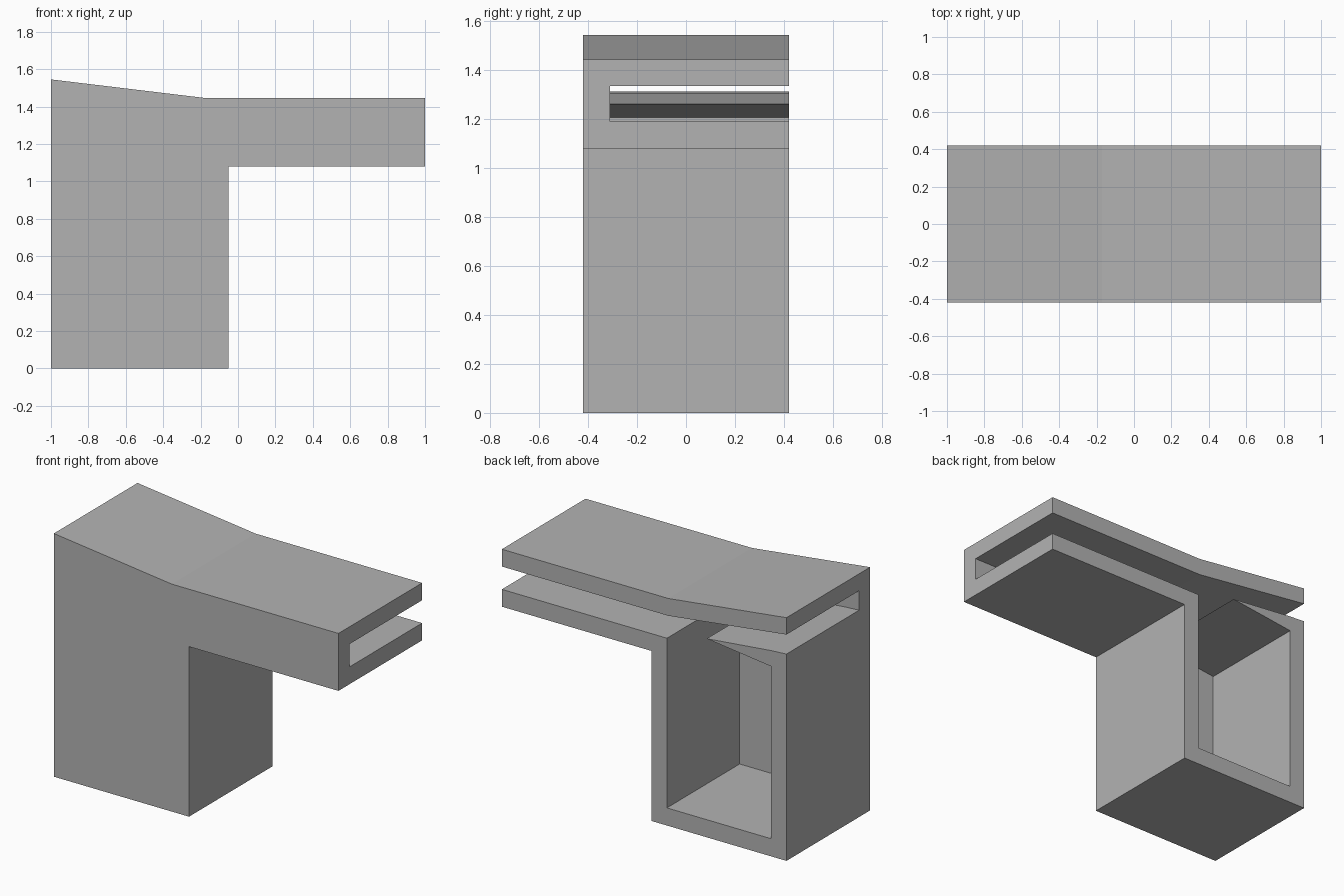
import bpy
import bmesh

cube = bpy.data.objects.get("Cube")
if cube:
    bpy.data.objects.remove(cube, do_unlink=True)

HALF_DEPTH = 0.42
PANEL_INNER = -0.31   # inside face of the front panel

grey = bpy.data.materials.new("plain grey")
grey.use_nodes = True
colour = (0.45, 0.45, 0.45, 1)
grey.diffuse_color = colour
grey.node_tree.nodes["Principled BSDF"].inputs["Base Color"].default_value = colour


def extrude_profile(name, points, y0, y1):
    """Extrude an x-z outline from y0 to y1."""
    bm = bmesh.new()
    face = bm.faces.new([bm.verts.new((x, y0, z)) for x, z in points])
    new = bmesh.ops.extrude_face_region(bm, geom=[face])["geom"]
    verts = [v for v in new if isinstance(v, bmesh.types.BMVert)]
    bmesh.ops.translate(bm, verts=verts, vec=(0, y1 - y0, 0))
    bmesh.ops.recalc_face_normals(bm, faces=bm.faces)
    mesh = bpy.data.meshes.new(name)
    bm.to_mesh(mesh)
    bm.free()
    mesh.materials.append(grey)
    obj = bpy.data.objects.new(name, mesh)
    bpy.context.collection.objects.link(obj)
    return obj


# Solid body: hollow leg block, side arm and sloping roof
housing = extrude_profile("housing", [
    (-1, 0), (-0.05, 0), (-0.05, 1.08), (1, 1.08),
    (1, 1.445), (-0.17, 1.445), (-1, 1.545),
], -HALF_DEPTH, HALF_DEPTH)

# Through slot and leg cavity, open at the back, with a pointed inner lip
cavity = extrude_profile("cavity_cutter", [
    (1.1, 1.19), (1.1, 1.335), (-0.17, 1.335), (-1.1, 1.45),
    (-1.1, 1.32), (-0.89, 1.307), (-0.44, 1.262), (-0.89, 1.207),
    (-0.89, 0.112), (-0.16, 0.112), (-0.16, 1.19),
], PANEL_INNER, HALF_DEPTH + 0.1)
cavity.hide_render = True
cavity.hide_viewport = True

cut = housing.modifiers.new("cavity", 'BOOLEAN')
cut.operation = 'DIFFERENCE'
cut.solver = 'EXACT'
cut.object = cavity

# Bake the cut and drop the cutter
bpy.context.view_layer.update()
evaluated = housing.evaluated_get(bpy.context.evaluated_depsgraph_get())
baked = bpy.data.meshes.new_from_object(evaluated)
housing.modifiers.clear()
housing.data = baked
bpy.data.objects.remove(cavity, do_unlink=True)
